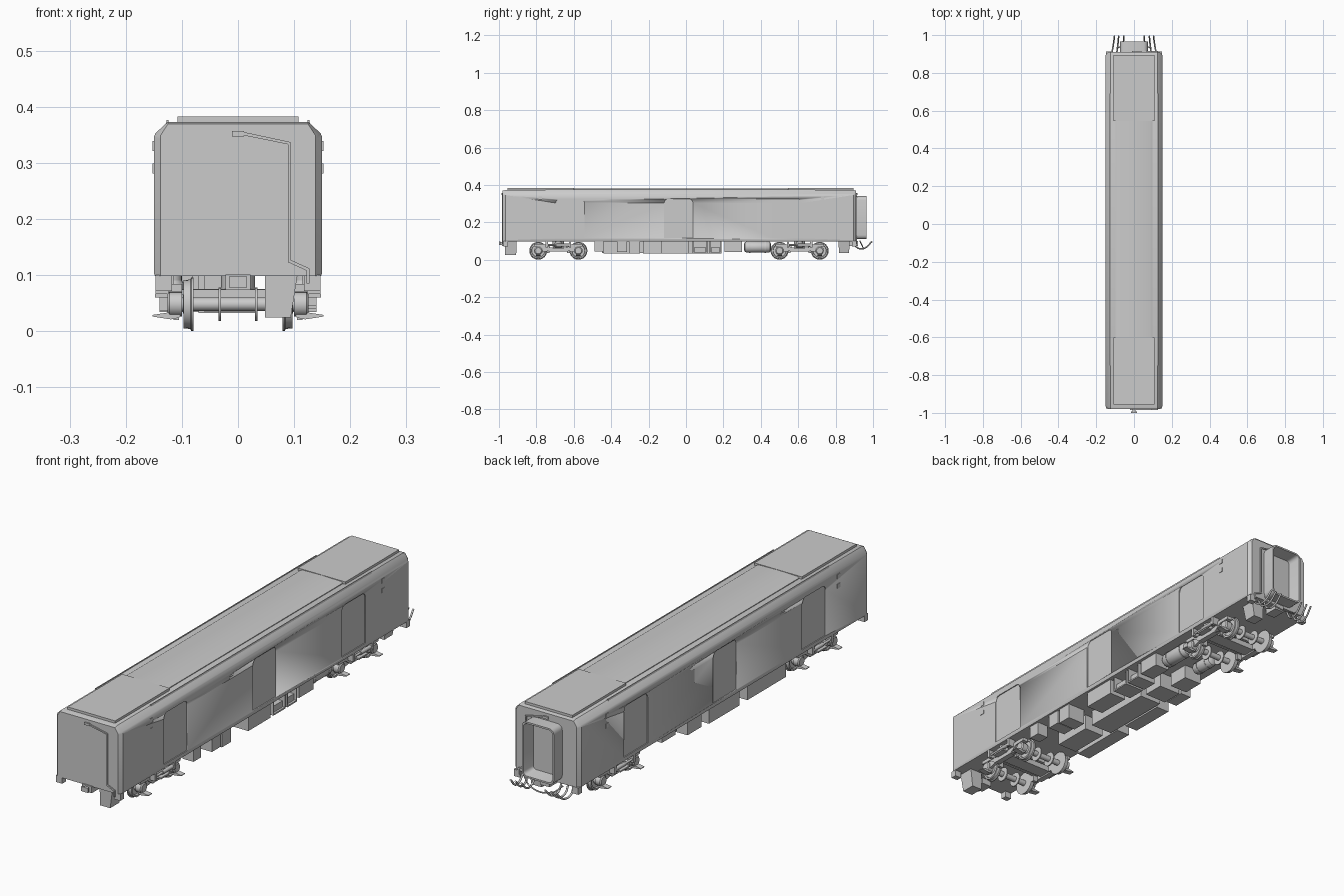
import bpy, bmesh
from math import sin, cos, pi, radians
from mathutils import Vector


def loft(name, rings, caps=True, close=False):
    """Skin a list of point rings into one object."""
    bm = bmesh.new()
    vs = [[bm.verts.new(p) for p in r] for r in rings]
    n = len(vs[0])
    pairs = list(zip(vs, vs[1:])) + ([(vs[-1], vs[0])] if close else [])
    for a, b in pairs:
        for i in range(n):
            j = (i + 1) % n
            bm.faces.new((a[i], a[j], b[j], b[i]))
    if caps and not close:
        bm.faces.new(vs[0])
        bm.faces.new(vs[-1])
    bmesh.ops.recalc_face_normals(bm, faces=bm.faces)
    me = bpy.data.meshes.new(name)
    bm.to_mesh(me)
    bm.free()
    me.shade_smooth()
    me.set_sharp_from_angle(angle=radians(32))
    ob = bpy.data.objects.new(name, me)
    bpy.context.collection.objects.link(ob)
    return ob


def place(axis, t, a, b):
    return {'x': (t, a, b), 'y': (a, t, b), 'z': (a, b, t)}[axis]


def prism(name, axis, pts, t0, t1):
    return loft(name, [[place(axis, t, a, b) for a, b in pts] for t in (t0, t1)])


def box(name, x0, x1, y0, y1, z0, z1):
    return prism(name, 'z', [(x0, y0), (x1, y0), (x1, y1), (x0, y1)], z0, z1)


def lathe(name, axis, ca, cb, prof, n=24):
    """prof: (position along axis, radius)"""
    return loft(name, [[place(axis, t, ca + r * cos(2 * pi * i / n), cb + r * sin(2 * pi * i / n))
                        for i in range(n)] for t, r in prof])


def rounded(a0, a1, b0, b1, r, n=4, top_only=False):
    pts = []
    for ca, cb, s in ((a1 - r, b1 - r, 0), (a0 + r, b1 - r, 1), (a0 + r, b0 + r, 2), (a1 - r, b0 + r, 3)):
        if top_only and s > 1:
            pts.append((a0 if s == 2 else a1, b0))
            continue
        pts += [(ca + r * cos((s + k / n) * pi / 2), cb + r * sin((s + k / n) * pi / 2)) for k in range(n + 1)]
    return pts


def pipe(name, pts, r, smooth=False):
    cu = bpy.data.curves.new(name, 'CURVE')
    cu.dimensions = '3D'
    cu.bevel_depth = r
    cu.bevel_resolution = 2
    cu.use_fill_caps = True
    sp = cu.splines.new('BEZIER' if smooth else 'POLY')
    pl = sp.bezier_points if smooth else sp.points
    pl.add(len(pts) - 1)
    for p, c in zip(pl, pts):
        p.co = c if smooth else (*c, 1)
        if smooth:
            p.handle_left_type = p.handle_right_type = 'AUTO'
    cu.resolution_u = 6
    ob = bpy.data.objects.new(name, cu)
    bpy.context.collection.objects.link(ob)


# Body shell with chamfered roof shoulders and chamfered end corners
half = [(0.148, 0.098), (0.15, 0.104), (0.15, 0.346), (0.147, 0.353), (0.125, 0.373)]
section = half + [(-x, z) for x, z in reversed(half)]


def body_ring(y, lim, drop):
    return [(max(-lim, min(lim, x)), y, z - (drop if z > 0.3 else 0)) for x, z in section]


body = loft("body_shell", [body_ring(-0.98, 0.138, 0.004), body_ring(-0.965, 0.15, 0),
                           body_ring(0.895, 0.15, 0), body_ring(0.91, 0.138, 0.004)])

# Recessed doors, three per side
for s in (-1, 1):
    for y in (-0.62, -0.04, 0.54):
        cut = prism("door_cutter", 'x', rounded(y - 0.077, y + 0.077, 0.115, 0.325, 0.022, top_only=True),
                    s * 0.146, s * 0.17)
        m = body.modifiers.new("door", 'BOOLEAN')
        m.operation, m.object, m.solver = 'DIFFERENCE', cut, 'EXACT'
        bpy.context.view_layer.objects.active = body
        bpy.ops.object.modifier_apply(modifier=m.name)
        bpy.data.objects.remove(cut)

# Roof panels, gutters, side lamps
for n, a, b in (("front", -0.955, -0.6), ("rear", 0.545, 0.895)):
    box(n + "_roof_panel", -0.108, 0.108, a, b, 0.37, 0.383)
prism("centre_roof_panel", 'y', [(-0.097, 0.37), (-0.097, 0.376), (-0.085, 0.38), (0, 0.382),
                                 (0.085, 0.38), (0.097, 0.376), (0.097, 0.37)], -0.6, 0.545)
for s in (-1, 1):
    prism("roof_gutter", 'y', [(s * 0.123, 0.371), (s * 0.124, 0.376), (s * 0.127, 0.376), (s * 0.129, 0.369)],
          -0.75, 0.69)
    for y in (-0.78, 0.73):
        for z in (0.29, 0.33):
            box("side_lamp", s * 0.149, s * 0.152, y - 0.009, y + 0.009, z - 0.009, z + 0.009)

# Flat cable conduits on both ends
for ye, d in ((-0.98, -1), (0.91, 1)):
    outer = [(0.01, 0.355), (0.094, 0.337), (0.094, 0.127), (0.127, 0.112), (0.127, 0.085)]
    inner = [(0.122, 0.085), (0.122, 0.108), (0.089, 0.123), (0.089, 0.333), (0.01, 0.349)]
    prism("end_conduit", 'y', outer + inner, ye - d * 0.001, ye + d * 0.005)
    box("conduit_socket", -0.011, 0.011, ye - d * 0.001, ye + d * 0.006, 0.347, 0.357)

# Rear gangway: hollow rounded frame
o = rounded(-0.073, 0.073, 0.11, 0.34, 0.022)
i = rounded(-0.066, 0.066, 0.117, 0.333, 0.016)
i2 = rounded(-0.058, 0.058, 0.125, 0.325, 0.014)
loft("gangway", [[(x, y, z) for x, z in p] for p, y in ((o, 0.905), (o, 0.965), (i, 0.965), (i2, 0.912))], close=True)

# Rear hoses and cables
for x in (-0.115, -0.09, -0.06, 0.06, 0.09, 0.115):
    pipe("rear_hose", [(x, 0.895, 0.095), (x, 0.915, 0.065), (x * 0.95, 0.95, 0.06), (x * 0.9, 0.995, 0.098)],
         0.004, True)
pipe("rear_cable", [(-0.09, 0.93, 0.1), (-0.05, 0.945, 0.068), (0.05, 0.945, 0.068), (0.09, 0.93, 0.1)], 0.003, True)

# Couplers and end steps
box("front_coupler", -0.022, 0.022, -0.985, -0.93, 0.073, 0.101)
box("front_coupler_stem", -0.007, 0.007, -0.998, -0.98, 0.08, 0.095)
box("front_coupler_head", -0.016, 0.016, -1.0, -0.993, 0.078, 0.097)
box("rear_coupler", -0.022, 0.022, 0.86, 0.92, 0.073, 0.101)
for s, y0, y1 in ((1, -0.97, -0.905), (-1, 0.815, 0.875), (1, 0.815, 0.875)):
    if s == -1:
        continue
    loft("end_box", [[(s * a, y0 + k, z), (s * b, y0 + k, z), (s * b, y1 - k, z), (s * a, y1 - k, z)]
                     for a, b, k, z in ((0.048, 0.106, 0, 0.1), (0.048, 0.094, 0.003, 0.024 if y0 < 0 else 0.036))])
for ye in (-0.965, 0.9):
    for s in (-1, 1):
        box("corner_socket", s * 0.118, s * 0.147, ye - 0.012, ye + 0.012, 0.072, 0.1)


# Bogies
def bogie(yc):
    for yo in (-0.1075, 0.1075):
        y = yc + yo
        lathe("axle", 'x', y, 0.048, [(-0.118, 0.012), (0.118, 0.012)], 16)
        lathe("brake_drum", 'x', y, 0.048, [(-0.035, 0.03), (-0.03, 0.03)], 20)
        lathe("brake_drum", 'x', y, 0.048, [(0.03, 0.03), (0.035, 0.03)], 20)
        for s in (-1, 1):
            lathe("wheel", 'x', y, 0.048, [(s * 0.079, 0.03), (s * 0.079, 0.048), (s * 0.083, 0.048),
                                          (s * 0.085, 0.044), (s * 0.097, 0.043), (s * 0.097, 0.036),
                                          (s * 0.09, 0.034), (s * 0.09, 0.018), (s * 0.098, 0.016)])
            lathe("axle_box", 'x', y, 0.048, [(s * 0.1, 0.022), (s * 0.122, 0.022), (s * 0.126, 0.017)], 16)
            # Outward foot plate below the axle box
            prism("foot_plate", 'y', [(s * 0.1, 0.033), (s * 0.12, 0.034), (s * 0.152, 0.029),
                                      (s * 0.152, 0.026), (s * 0.12, 0.021), (s * 0.105, 0.024)],
                  y - 0.012, y + 0.012)
            box("foot_bracket", s * 0.105, s * 0.115, y - 0.007, y + 0.007, 0.02, 0.05)
            # Swing arm from axle box to frame
            d = -1 if yo > 0 else 1
            prism("swing_arm", 'x', [(y, 0.066), (y + d * 0.045, 0.075), (y + d * 0.06, 0.068),
                                     (y + d * 0.06, 0.048), (y + d * 0.03, 0.042), (y, 0.032)],
                  s * 0.106, s * 0.118)
            box("brake_block", s * 0.08, s * 0.1, y + d * 0.048, y + d * 0.06, 0.035, 0.065)
    for s in (-1, 1):
        # Dropped-centre side frame
        prism("side_frame", 'x', [(yc + a, z) for a, z in (
            (-0.13, 0.084), (-0.075, 0.084), (-0.045, 0.066), (0.045, 0.066), (0.075, 0.084), (0.13, 0.084),
            (0.13, 0.07), (0.082, 0.068), (0.05, 0.044), (-0.05, 0.044), (-0.082, 0.068), (-0.13, 0.07))],
              s * 0.1, s * 0.124)
        box("spring_seat", s * 0.096, s * 0.148, yc - 0.03, yc + 0.03, 0.06, 0.066)
        lathe("air_spring", 'z', s * 0.118, yc, [(0.066, 0.016), (0.071, 0.022), (0.084, 0.022), (0.09, 0.018),
                                                (0.099, 0.018)], 20)
        lathe("damper", 'y', s * 0.138, 0.078, [(yc - 0.065, 0.005), (yc - 0.01, 0.005), (yc - 0.01, 0.008),
                                              (yc + 0.065, 0.008)], 12)
        for d in (-1, 1):
            box("damper_bracket", s * 0.115, s * 0.147, yc + d * 0.062 - 0.006, yc + d * 0.062 + 0.006, 0.066, 0.099)
    box("bolster", -0.1, 0.1, yc - 0.028, yc + 0.028, 0.05, 0.075)
    lathe("pivot", 'z', 0, yc, [(0.07, 0.03), (0.1, 0.03)], 20)
    for d in (-1, 1):
        box("transom", -0.1, 0.1, yc + d * 0.05 - 0.006, yc + d * 0.05 + 0.006, 0.06, 0.074)


bogie(-0.6825)
bogie(0.6075)

# Underfloor equipment boxes: x0, x1, y0, y1, bottom z
for k in ((0.09, 0.14, -0.49, -0.44, 0.045), (0.06, 0.14, -0.37, -0.315, 0.04), (0.06, 0.14, -0.305, -0.245, 0.034),
          (-0.06, 0.03, -0.44, -0.27, 0.034), (0.06, 0.138, -0.13, 0.015, 0.034), (-0.07, 0.03, -0.23, 0.08, 0.032),
          (-0.14, -0.08, -0.45, -0.2, 0.036), (-0.14, -0.08, -0.15, 0.05, 0.034), (-0.08, 0.02, 0.1, 0.19, 0.034),
          (-0.14, -0.09, 0.1, 0.19, 0.04), (-0.1, -0.02, 0.21, 0.3, 0.04), (0.07, 0.135, 0.205, 0.3, 0.042)):
    box("underfloor_box", *k, 0.1)

# Open equipment racks on the right side
for y0, y1 in ((0.035, 0.115), (0.125, 0.19)):
    box("rack_floor", 0.05, 0.137, y0, y1, 0.034, 0.04)
    box("rack_back", 0.05, 0.08, y0, y1, 0.034, 0.1)
    box("rack_unit", 0.08, 0.128, y0 + 0.008, y1 - 0.008, 0.04, 0.066)
    for y in (y0, y1 - 0.005):
        box("rack_side", 0.05, 0.137, y, y + 0.005, 0.034, 0.1)

# Air tanks with domed ends
for x, r, y0, y1 in ((0.09, 0.03, 0.31, 0.455), (-0.05, 0.025, 0.33, 0.44)):
    z = 0.098 - r
    lathe("air_tank", 'y', x, z, [(y0, r * 0.5), (y0 + 0.005, r * 0.85), (y0 + 0.013, r),
                                  (y1 - 0.013, r), (y1 - 0.005, r * 0.85), (y1, r * 0.5)])
    for y in (y0 + 0.03, y1 - 0.03):
        lathe("tank_strap", 'y', x, z, [(y - 0.004, r + 0.0015), (y + 0.004, r + 0.0015)])
